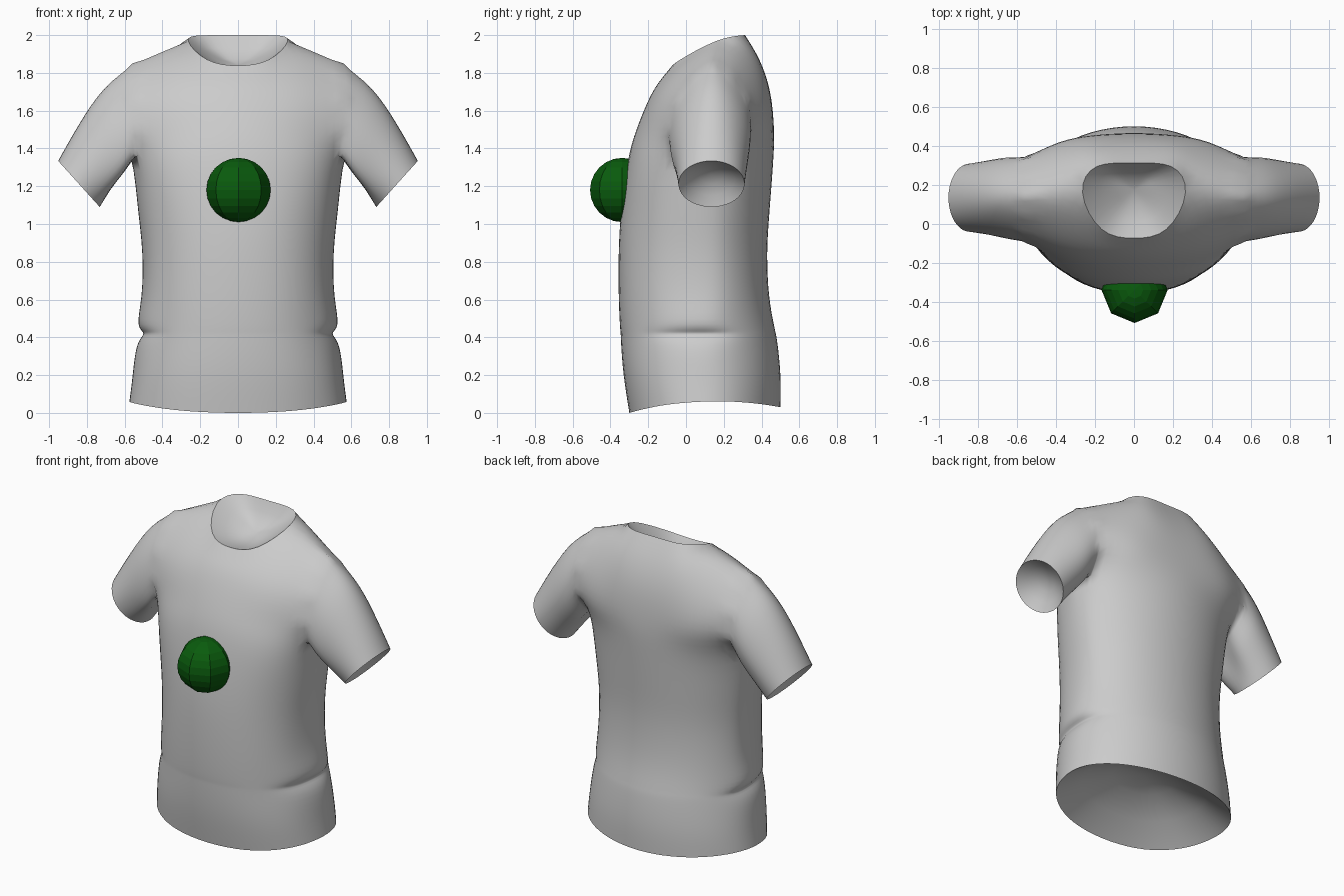
import bpy, bmesh, math
from mathutils import Vector

if "Cube" in bpy.data.objects:
    bpy.data.objects.remove(bpy.data.objects["Cube"])


def material(name, rgb):
    m = bpy.data.materials.new(name)
    m.diffuse_color = (*rgb, 1)
    m.use_nodes = True
    m.node_tree.nodes["Principled BSDF"].inputs["Base Color"].default_value = m.diffuse_color
    return m


GREY = material("light grey cloth", (0.6, 0.6, 0.6))
GREEN = material("dark green", (0.003, 0.105, 0.004))

# Torso rings up to the armpit: z, half width, front y, back y, side fold offset
RINGS = [(0.0, 0.575, -0.30, 0.50, 0), (0.2, 0.557, -0.33, 0.50, 0),
         (0.36, 0.53, -0.343, 0.485, 0.005), (0.42, 0.522, -0.346, 0.475, -0.025),
         (0.47, 0.517, -0.35, 0.465, 0.013), (0.62, 0.51, -0.356, 0.44, 0),
         (0.85, 0.507, -0.356, 0.43, 0), (1.08, 0.53, -0.342, 0.443, 0),
         (1.33, 0.57, -0.308, 0.462, 0)]
# Chest and shoulder rows; columns run front centre -> armhole, armhole -> back centre
CHEST = [
    [(0, -.262, 1.5), (.2, -.24, 1.5), (.38, -.18, 1.5), (.55, -.10, 1.5),
     (.55, .35, 1.5), (.38, .42, 1.5), (.2, .455, 1.5), (0, .465, 1.5)],
    [(0, -.187, 1.68), (.19, -.17, 1.68), (.37, -.12, 1.69), (.57, -.05, 1.66),
     (.57, .332, 1.66), (.38, .395, 1.69), (.2, .437, 1.7), (0, .445, 1.7)],
    [(0, -.125, 1.775), (.18, -.09, 1.795), (.33, .02, 1.865), (.57, .045, 1.785),
     (.57, .24, 1.79), (.33, .31, 1.892), (.2, .38, 1.87), (0, .387, 1.87)],
]
# Neck edge and shoulder seam (columns 2 and 3 are shared by front and back)
NECK = {0: (0, -.07, 1.84), 1: (.165, -.03, 1.87), 2: (.265, .16, 1.97),
        3: (.56, .14, 1.85), 7: (.19, .297, 1.998), 8: (0, .31, 2.0)}

points, faces, grid = [], [], {}


def add(p):
    points.append(Vector(p))
    return len(points) - 1


# Torso tube, right half
YC = 0.1
for r, (z, w, yf, yb, fold) in enumerate(RINGS):
    for c in range(9):
        a = math.pi * c / 8
        s, k = abs(math.sin(a)), math.cos(a)
        depth, e = ((YC - yf), 0.9) if k > 0 else ((yb - YC), 1.0)
        x = 0 if c in (0, 8) else w * s ** e
        x += fold * {3: 0.6, 4: 1.0, 5: 0.2}.get(c, 0)
        y = YC - math.copysign(abs(k) ** e, k) * depth
        hem = 0.045 * s * s + 0.015 * (1 - k) if r == 0 else 0
        lift = 0.03 if r == len(RINGS) - 1 and c in (3, 4, 5) else 0
        grid[r, c] = add((x, y, z + hem + lift))

# Chest, shoulders and neck
pit = len(RINGS) - 1
for i, row in enumerate(CHEST):
    for c, p in zip((0, 1, 2, 3, 5, 6, 7, 8), row):
        grid[pit + 1 + i, c] = add(p)
top = pit + len(CHEST) + 1
for c, p in NECK.items():
    grid[top, c] = add(p)
grid[top, 5], grid[top, 6] = grid[top, 3], grid[top, 2]

for r in range(top):
    for c in range(8):
        if r >= pit and c in (3, 4):
            continue  # armhole
        faces.append((grid[r, c], grid[r, c + 1], grid[r + 1, c + 1], grid[r + 1, c]))

# Sleeve: rings blended from the armhole to the cuff
hole = ([grid[pit, 4]] + [grid[r, 3] for r in range(pit, top + 1)]
        + [grid[r, 5] for r in range(top - 1, pit - 1, -1)])
n = len(hole)
centre, up, side = Vector((.842, .135, 1.212)), Vector((.11, 0, .122)), Vector((0, .175, 0))
prev = hole
for t in (0.3, 0.65, 1.0):
    ring = []
    for k in range(n):
        a = 2 * math.pi * k / n
        cuff = centre - up * math.cos(a) - side * math.sin(a)
        p = points[hole[k]].lerp(cuff, t)
        bulge = 0.028 * math.sin(math.pi * t ** 0.75) * max(0, -math.cos(a))
        ring.append(add(p + Vector((bulge, 0, bulge))))
    for k in range(n):
        j = (k + 1) % n
        faces.append((prev[k], prev[j], ring[j], ring[k]))
    prev = ring

me = bpy.data.meshes.new("shirt")
me.from_pydata([p[:] for p in points], [], faces)
me.materials.append(GREY)
shirt = bpy.data.objects.new("shirt", me)
bpy.context.collection.objects.link(shirt)
mir = shirt.modifiers.new("mirror", 'MIRROR')
mir.merge_threshold = 0.0005
sub = shirt.modifiers.new("smooth", 'SUBSURF')
sub.levels = sub.render_levels = 2


def evaluated():
    shirt.update_tag()
    bpy.context.view_layer.update()
    return shirt.evaluated_get(bpy.context.evaluated_depsgraph_get())


# Adjust the cage so the smoothed cloth passes through the given points
for _ in range(5):
    now = [v.co.copy() for v in evaluated().data.vertices[:len(points)]]
    for v, p, q in zip(me.vertices, points, now):
        off = v.co + (p - q) * 0.6 - p
        if off.length > 0.05:
            off *= 0.05 / off.length
        v.co = p + off
        if p.x == 0:
            v.co.x = 0
    me.update()

# Keep the smoothed cloth and line the neck, cuffs and hem with hollow dishes
cloth = bpy.data.meshes.new_from_object(evaluated())
shirt.modifiers.clear()
shirt.data = cloth
bm = bmesh.new()
bm.from_mesh(cloth)
rim = [e for e in bm.edges if e.is_boundary]
caps = bmesh.ops.holes_fill(bm, edges=rim, sides=0)["faces"]
bmesh.ops.recalc_face_normals(bm, faces=bm.faces)
for e in rim:
    e.smooth = False
for cap in caps:
    edge = list(cap.verts)
    mid = cap.calc_center_median()
    inward = -cap.normal.copy()
    depth = 0.25 * math.sqrt(cap.calc_area())
    bm.faces.remove(cap)
    for scale, sink in ((0.7, 0.5), (0.35, 0.88)):
        ring = [bm.verts.new(mid + (v.co - mid) * scale * 1.0 + inward * depth * sink)
                if scale == 0.7 else
                bm.verts.new(mid + (v.co - mid - inward * depth * 0.5) * 0.5 + inward * depth * sink)
                for v in edge]
        for k in range(len(edge)):
            j = (k + 1) % len(edge)
            bm.faces.new((edge[k], edge[j], ring[j], ring[k]))
        edge = ring
    apex = bm.verts.new(mid + inward * depth)
    for k in range(len(edge)):
        bm.faces.new((edge[k], edge[(k + 1) % len(edge)], apex))
for f in bm.faces:
    f.smooth = True
bmesh.ops.recalc_face_normals(bm, faces=bm.faces)
bm.to_mesh(cloth)
bm.free()

# Ball on the chest
bpy.ops.mesh.primitive_uv_sphere_add(segments=8, ring_count=12, radius=0.17,
                                     location=(0.003, -0.338, 1.18))
ball = bpy.context.object
ball.name = "chest_ball"
ball.data.materials.append(GREEN)
bpy.ops.object.shade_flat()
